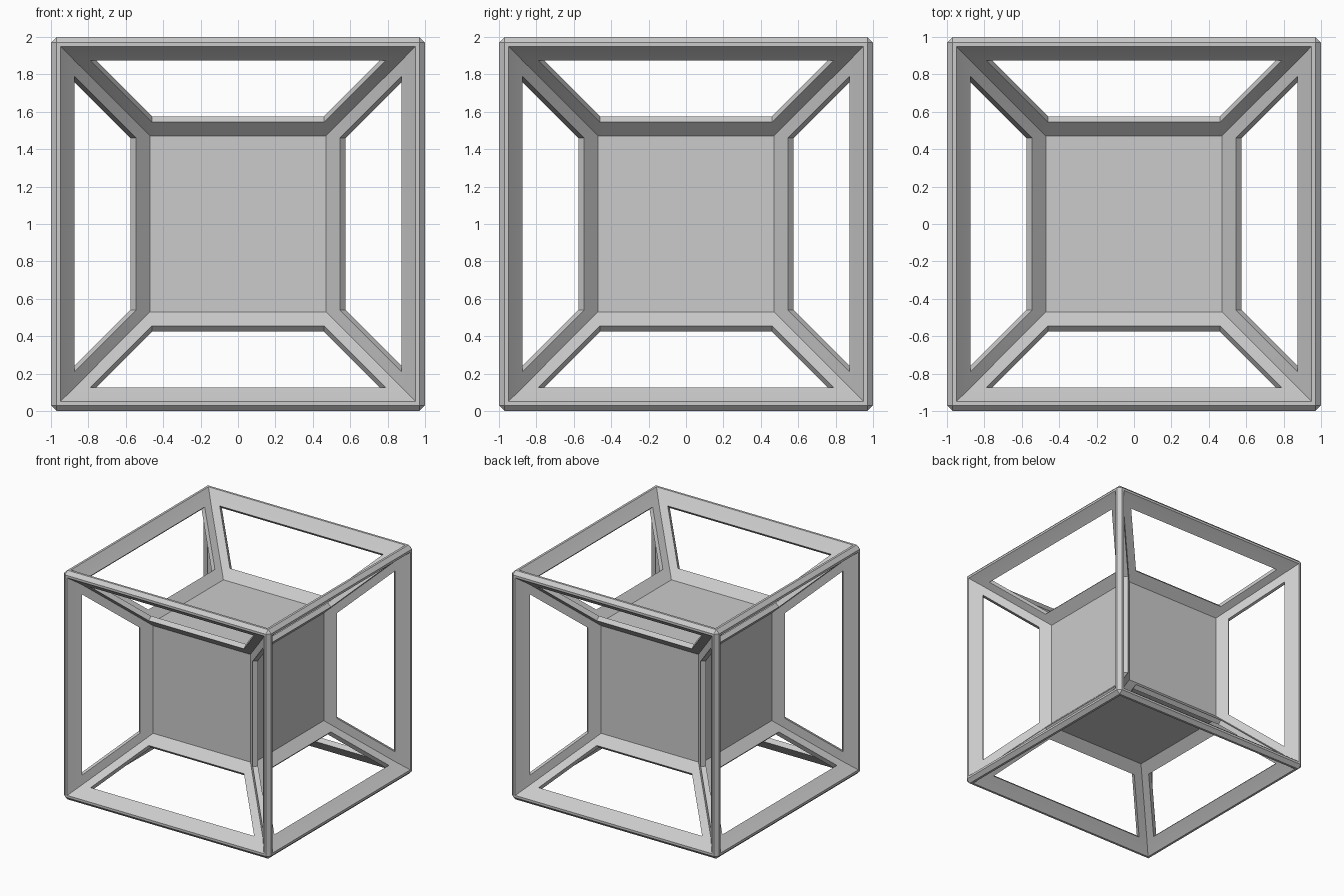
import bpy, bmesh
from mathutils import Vector

if "Cube" in bpy.data.objects:
    bpy.data.objects.remove(bpy.data.objects["Cube"])

T = 0.015            # half thickness of the plates
LIP = 0.025          # thicker outer rim
H_EDGE, H_LIP = 0.985, 0.975   # distances of the rim rows from the centre
H_WO, H_WI = 0.89, 0.56        # outer and inner window edges
H_IN = 0.46                    # plates end inside the core
STRUT = 0.10                   # window inset beside the diagonals

bm = bmesh.new()


def add_face(points):
    bm.faces.new([bm.verts.new(p) for p in points])


def add_plate(axis, sb, sc):
    """Sloping windowed plate from one outer cube edge to the core edge."""
    def p(u, h, o):
        v = Vector((0, 0, 1))
        v[axis] += u
        v[(axis + 1) % 3] += sb * (h + o)
        v[(axis + 2) % 3] += sc * (h - o)
        return v

    def row(h, t, side):
        return [p(s * (h - t), h, side * t) for s in (-1, 1)]

    def window(h, side):
        return [p(s * (h - STRUT), h, side * T) for s in (-1, 1)]

    rows = {}
    for side in (-1, 1):
        edge, lip = row(H_EDGE, T, side), row(H_LIP, LIP, side)
        mid, inner = row(H_WO, T, side), row(H_IN, T, side)
        wo, wi = window(H_WO, side), window(H_WI, side)
        rows[side] = (edge, wo, wi)
        # rim, outer bar and inner bar
        for a, b in ((edge, lip), (lip, wo), (wi, inner)):
            add_face((a[0], a[1], b[1], b[0]))
        # diagonal struts
        for i in (0, 1):
            add_face((lip[i], wo[i], mid[i]))
            add_face((mid[i], wo[i], wi[i], inner[i]))
    # outer chamfer and window reveals
    (e0, o0, i0), (e1, o1, i1) = rows[-1], rows[1]
    add_face((e0[0], e0[1], e1[1], e1[0]))
    add_face((o0[0], o0[1], o1[1], o1[0]))
    add_face((i0[0], i0[1], i1[1], i1[0]))
    for i in (0, 1):
        add_face((o0[i], i0[i], i1[i], o1[i]))


# twelve plates
for axis in range(3):
    for sb in (-1, 1):
        for sc in (-1, 1):
            add_plate(axis, sb, sc)

# small triangles closing the eight corners
a, b = H_EDGE + T, H_EDGE - T
for sx in (-1, 1):
    for sy in (-1, 1):
        for sz in (-1, 1):
            add_face([(sx * x, sy * y, 1 + sz * z)
                      for x, y, z in ((a, b, b), (b, a, b), (b, b, a))])

bmesh.ops.remove_doubles(bm, verts=bm.verts, dist=0.0005)
bmesh.ops.recalc_face_normals(bm, faces=bm.faces)
mesh = bpy.data.meshes.new("outer_frame")
bm.to_mesh(mesh)
bm.free()
frame = bpy.data.objects.new("outer_frame", mesh)
bpy.context.collection.objects.link(frame)
bpy.context.view_layer.objects.active = frame
frame.select_set(True)
bpy.ops.object.shade_smooth_by_angle(angle=0.5)

# inner cube
bpy.ops.mesh.primitive_cube_add(size=1.0, location=(0, 0, 1))
bpy.context.object.name = "inner_cube"
